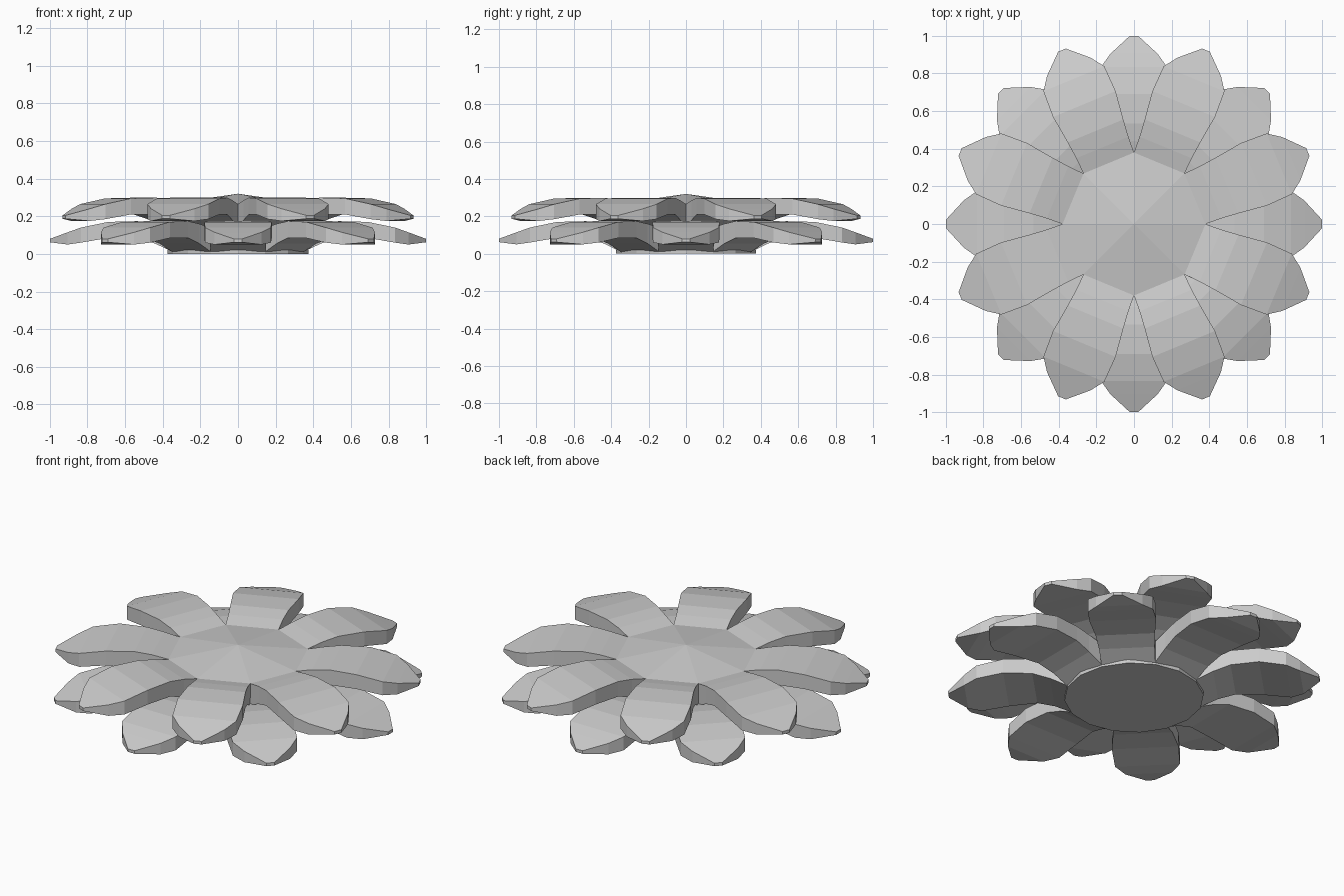
import bpy, bmesh
from math import sin, cos, pi

cube = bpy.data.objects.get("Cube")
if cube:
    bpy.data.objects.remove(cube)

grey = bpy.data.materials.new("stone_grey")
grey.use_nodes = True
colour = (0.6, 0.6, 0.6, 1)
grey.diffuse_color = colour
grey.node_tree.nodes["Principled BSDF"].inputs["Base Color"].default_value = colour

# Petal stations: distance out, half width, top height, underside height
PETAL = [
    (0.351, 0.145, 0.140, 0.012),
    (0.44, 0.150, 0.160, 0.055),
    (0.535, 0.160, 0.174, 0.085),
    (0.69, 0.180, 0.170, 0.085),
    (0.835, 0.175, 0.140, 0.060),
    (0.905, 0.125, 0.115, 0.050),
    (1.0, 0.022, 0.080, 0.062),
]


def add_petal(bm, angle):
    """Closed strip of quads running outward; returns the root edge corners."""
    c, s = cos(angle), sin(angle)
    rows = []
    for along, half, top, low in PETAL:
        section = [(-half, top), (half, top), (half, low), (-half, low)]
        rows.append([bm.verts.new((along * c - w * s, along * s + w * c, z))
                     for w, z in section])
    for a, b in zip(rows, rows[1:]):
        for i in range(4):
            j = (i + 1) % 4
            bm.faces.new((a[i], b[i], b[j], a[j]))
    bm.faces.new(rows[-1])
    return rows[0]


def flower_layer(name, lift, turn):
    bm = bmesh.new()
    # Low domed heart, with its underside resting at the base
    peak = bm.verts.new((0, 0, 0.195))
    base = bm.verts.new((0, 0, 0))
    for k in range(8):
        root = add_petal(bm, turn + k * pi / 4)
        bm.faces.new((peak, root[0], root[1]))
        bm.faces.new((base, root[2], root[3]))
    bmesh.ops.remove_doubles(bm, verts=bm.verts, dist=0.002)
    bmesh.ops.recalc_face_normals(bm, faces=bm.faces)
    mesh = bpy.data.meshes.new(name)
    bm.to_mesh(mesh)
    bm.free()
    mesh.materials.append(grey)
    layer = bpy.data.objects.new(name, mesh)
    layer.location.z = lift
    bpy.context.collection.objects.link(layer)


flower_layer("lower_petals", 0, 0)
flower_layer("upper_petals", 0.125, pi / 8)

# Flat pad under the heart
bpy.ops.mesh.primitive_cylinder_add(vertices=16, radius=0.375, depth=0.02,
                                    location=(0, 0, 0.01))
pad = bpy.context.object
pad.name = "base_pad"
pad.data.materials.append(grey)
